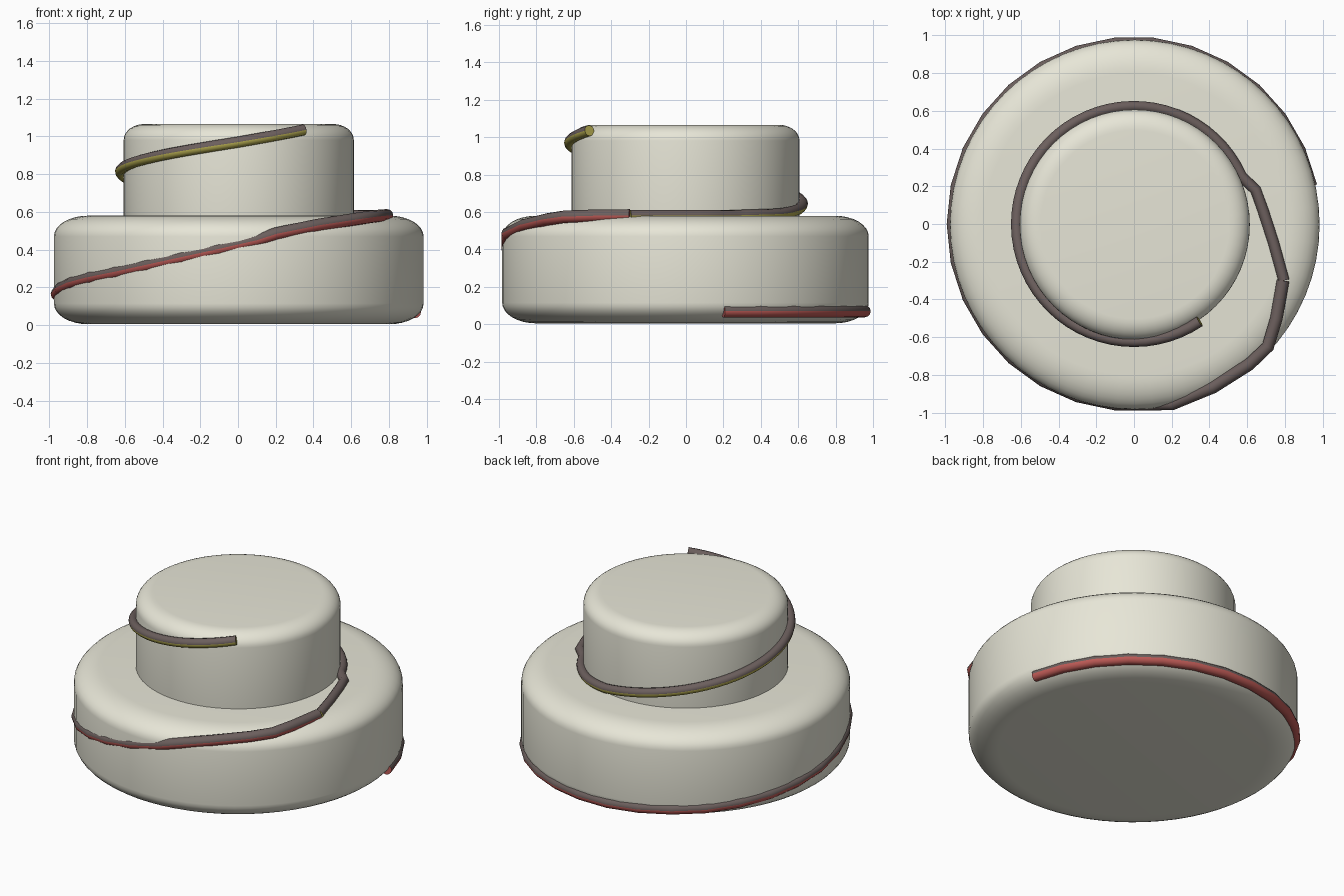
import bpy, bmesh
from math import sin, cos, pi, radians
from mathutils import Vector

if "Cube" in bpy.data.objects:
    bpy.data.objects.remove(bpy.data.objects["Cube"])


def material(name, rgb):
    m = bpy.data.materials.new(name)
    m.diffuse_color = (*rgb, 1)
    m.use_nodes = True
    m.node_tree.nodes["Principled BSDF"].inputs["Base Color"].default_value = m.diffuse_color
    return m


CREAM = material("cream", (0.80, 0.79, 0.68))
BROWN = material("brown", (0.15, 0.115, 0.11))
RED = material("red", (0.50, 0.10, 0.09))
YELLOW = material("yellow", (0.45, 0.40, 0.08))


def finish(name, bm, mats, angle):
    bmesh.ops.recalc_face_normals(bm, faces=bm.faces)
    me = bpy.data.meshes.new(name)
    bm.to_mesh(me)
    bm.free()
    for m in mats:
        me.materials.append(m)
    ob = bpy.data.objects.new(name, me)
    bpy.context.collection.objects.link(ob)
    bpy.context.view_layer.objects.active = ob
    ob.select_set(True)
    bpy.ops.object.shade_smooth_by_angle(angle=radians(angle))
    ob.select_set(False)


def lathe(name, profile, sides=64):
    bm = bmesh.new()
    rings = [[bm.verts.new((r * cos(2 * pi * i / sides) + 0.004,
                            r * sin(2 * pi * i / sides) - 0.003, z))
              for i in range(sides)] for r, z in profile]
    for a, b in zip(rings, rings[1:]):
        for i in range(sides):
            j = (i + 1) % sides
            bm.faces.new((a[i], a[j], b[j], b[i]))
    bm.faces.new(rings[0])
    bm.faces.new(rings[-1])
    finish(name, bm, [CREAM], 50)


def tier(name, r, z0, z1, w, h):
    # Softly rounded rims, wider than they are high
    n = 8
    arc = [(1 - cos(i / n * pi / 2), 1 - sin(i / n * pi / 2)) for i in range(n + 1)]
    side = [(r - w * a, h * b) for a, b in arc]
    bottom = [(x, z0 + d) for x, d in reversed(side)]
    top = [(x, z1 - d) for x, d in side]
    lathe(name, bottom + top)


def ribbon(name, path, colour, radius=0.033, sides=12):
    # Tube with a brown upper half and a coloured lower half
    bm = bmesh.new()
    pts = [Vector(p) for p in path]
    rings = []
    for k, p in enumerate(pts):
        t = (pts[min(k + 1, len(pts) - 1)] - pts[max(k - 1, 0)]).normalized()
        s = t.cross(Vector((0, 0, 1))).normalized()
        u = s.cross(t)
        rings.append([bm.verts.new(p + radius * (s * cos(2 * pi * i / sides) +
                                                 u * sin(2 * pi * i / sides)))
                      for i in range(sides)])
    for a, b in zip(rings, rings[1:]):
        for i in range(sides):
            j = (i + 1) % sides
            f = bm.faces.new((a[i], a[j], b[j], b[i]))
            f.material_index = 0 if i < sides // 2 else 1
    for end in (rings[0], rings[-1]):
        bm.faces.new(end).material_index = 1
    finish(name, bm, [BROWN, colour], 40)


def spiral(r, keys, step):
    # Points round a circle, height interpolated between (angle, z) keys
    out, a = [], keys[0][0]
    while a <= keys[-1][0] + 1e-6:
        for (a0, z0), (a1, z1) in zip(keys, keys[1:]):
            if a0 <= a <= a1:
                z = z0 + (z1 - z0) * (a - a0) / (a1 - a0)
                break
        out.append((r * cos(radians(a)), r * sin(radians(a)), z))
        a += step
    return out


# Cake tiers
tier("lower_tier", 0.98, 0.005, 0.58, 0.18, 0.11)
tier("upper_tier", 0.61, 0.48, 1.066, 0.11, 0.085)

# Lower ribbon climbs the side and crosses the ledge
low = spiral(0.96, [(12, 0.07), (100, 0.07), (135, 0.09), (156, 0.12),
                    (180, 0.165), (204, 0.225), (232, 0.29), (258, 0.38),
                    (276, 0.45)], 12)
low += [(0.20, -0.955, 0.485), (0.42, -0.865, 0.53), (0.61, -0.745, 0.56),
        (0.71, -0.65, 0.575), (0.755, -0.50, 0.58), (0.79, -0.30, 0.582)]
ribbon("lower_ribbon", low, RED)

# Upper ribbon runs from the ledge around the upper tier
up = [(0.795, -0.30, 0.582), (0.74, -0.10, 0.582), (0.685, 0.07, 0.582), (0.645, 0.18, 0.582)]
up += spiral(0.623, [(24, 0.582), (54, 0.59), (75, 0.615), (90, 0.645),
                     (180, 0.815), (270, 0.97), (304, 1.035)], 5.6)
ribbon("upper_ribbon", up, YELLOW, 0.029)
